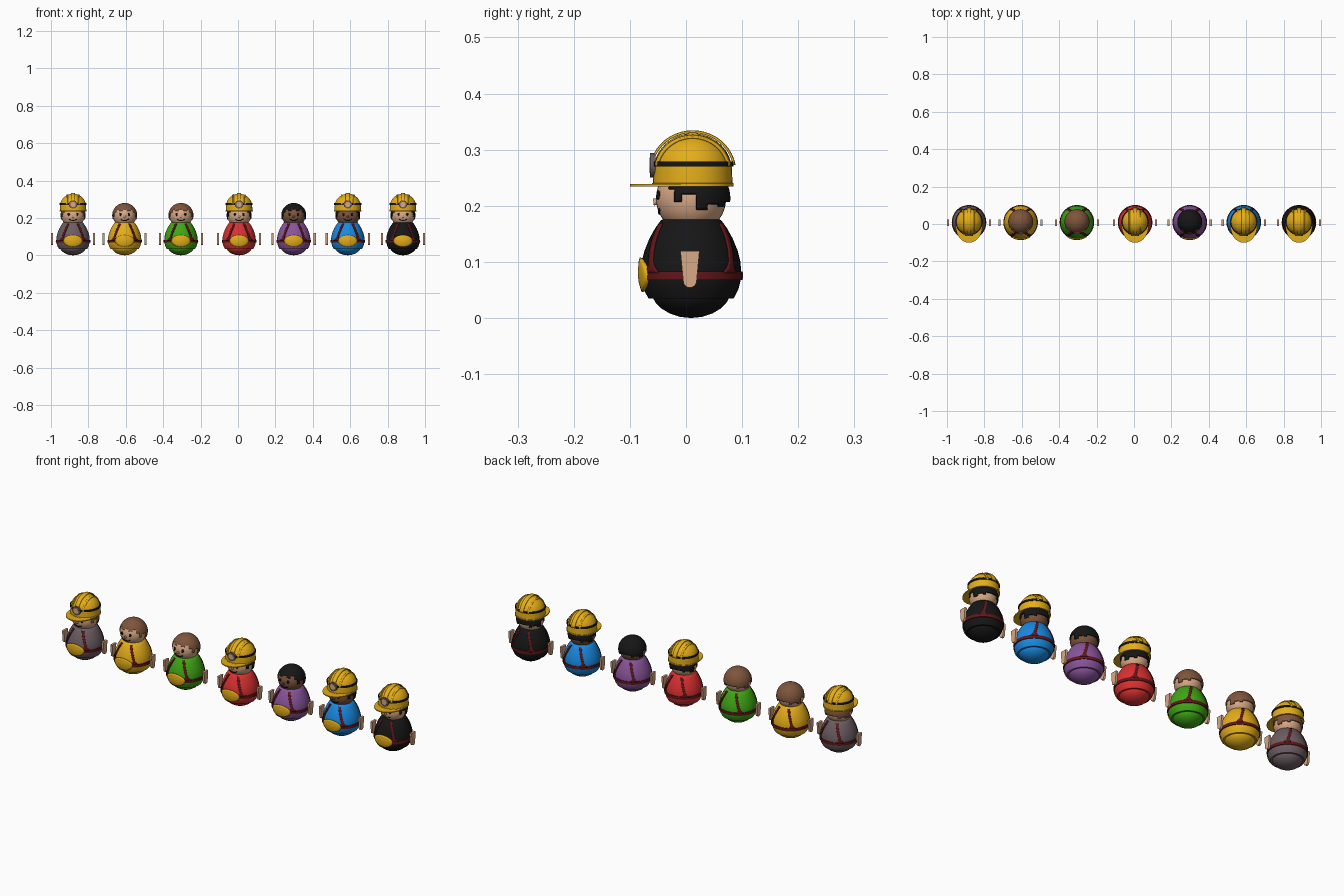
import bpy, bmesh, math
from mathutils import Vector

if "Cube" in bpy.data.objects:
    bpy.data.objects.remove(bpy.data.objects["Cube"])

COL = {
    "yellow": (0.78, 0.42, 0.01), "black": (0.008, 0.008, 0.008), "dark_red": (0.12, 0.008, 0.01),
    "light_skin": (0.70, 0.40, 0.24), "brown": (0.21, 0.09, 0.045), "warm_grey": (0.15, 0.11, 0.125),
    "green": (0.05, 0.38, 0.008), "red": (0.70, 0.03, 0.03), "purple": (0.25, 0.09, 0.33),
    "blue": (0.01, 0.25, 0.75)}
MAT = {}
for n, c in COL.items():
    MAT[n] = bpy.data.materials.new(n)
    MAT[n].diffuse_color = (*c, 1)

CY = 0.009            # y of every figure's axis
TAU = 2 * math.pi


def finish(name, bm, mat, loc, recalc=True, angle=40):
    bmesh.ops.remove_doubles(bm, verts=bm.verts, dist=1e-5)
    if recalc:
        bmesh.ops.recalc_face_normals(bm, faces=bm.faces)
    me = bpy.data.meshes.new(name)
    bm.to_mesh(me)
    bm.free()
    me.materials.append(MAT[mat])
    ob = bpy.data.objects.new(name, me)
    bpy.context.collection.objects.link(ob)
    ob.location = loc
    bpy.ops.object.select_all(action='DESELECT')
    bpy.context.view_layer.objects.active = ob
    ob.select_set(True)
    bpy.ops.object.shade_smooth_by_angle(angle=math.radians(angle))
    return ob


def grid(f, nu, nv, keep=None):
    """Quad sheet from f(u, v), u and v in 0..1."""
    bm = bmesh.new()
    vs = [[bm.verts.new(f(i / nu, j / nv)) for j in range(nv + 1)] for i in range(nu + 1)]
    for i in range(nu):
        for j in range(nv):
            if keep is None or keep((i + .5) / nu, (j + .5) / nv):
                bm.faces.new((vs[i][j], vs[i + 1][j], vs[i + 1][j + 1], vs[i][j + 1]))
    return bm


def lathe(name, prof, mat, loc, seg=36):
    def f(u, v):
        r, z = prof[round(v * (len(prof) - 1))]
        return (r * math.cos(TAU * u), r * math.sin(TAU * u), z)
    return finish(name, grid(f, seg, len(prof) - 1), mat, loc)


def plate(name, f, nu, nv, mat, loc, thick, mid=(0, 0, 0.1)):
    """Thin curved plate lying on a round surface."""
    bm = grid(f, nu, nv)
    bmesh.ops.remove_doubles(bm, verts=bm.verts, dist=1e-6)
    bm.normal_update()
    s = sum(fc.normal.dot(fc.calc_center_median() - Vector(mid)) for fc in bm.faces)
    if s < 0:
        bmesh.ops.reverse_faces(bm, faces=bm.faces)
    ob = finish(name, bm, mat, loc, recalc=False)
    m = ob.modifiers.new("thickness", 'SOLIDIFY')
    m.thickness, m.offset = thick, 0
    return ob


TORSO = [(0.06, 0.04), (0.066, 0.035), (0.076, 0.035), (0.084, 0.05), (0.088, 0.065), (0.0895, 0.08),
         (0.088, 0.1), (0.083, 0.12), (0.074, 0.142), (0.064, 0.16), (0.054, 0.174), (0.04, 0.18), (0, 0.18)]
BOWL = [(0, 0), (0.02, 0.002), (0.038, 0.008), (0.053, 0.017), (0.063, 0.027), (0.069, 0.038), (0.069, 0.045)]
HEAD_Z, HEAD_R = 0.213, 0.0625


def torso_r(z):
    for (r0, z0), (r1, z1) in zip(TORSO[2:], TORSO[3:]):
        if z0 <= z <= z1 and z1 > z0:
            return r0 + (r1 - r0) * (z - z0) / (z1 - z0)
    return 0.076


def head_r(z):
    return math.sqrt(max(HEAD_R ** 2 - (z - HEAD_Z) ** 2, 0))


def front(x, z, rad, lift):
    r = rad(z) + lift
    return (x, -math.sqrt(max(r * r - x * x, 0)), z)


def oval(cx, cz, rx, rz, rad, lift):
    return lambda u, v: front(cx + rx * u * math.cos(TAU * v), cz + rz * u * math.sin(TAU * v), rad, lift)


def hair_limit(a):
    """Stepped lower hair edge; a is the angle from the front in degrees."""
    for top, z in ((14, 0.245), (30, 0.238), (48, 0.246), (58, 0.228), (72, 0.205), (98, 0.222),
                   (114, 0.192), (140, 0.204), (152, 0.196), (181, 0.206)):
        if a <= top:
            return z


def dome(t, extra=0.0):
    return ((0.070 + extra) * math.cos(t), 0.262 + (0.067 + extra) * math.sin(t))


def figure(tag, x, shirt, skin, hair, helmet):
    loc = (x, CY, 0)
    nm = lambda part: f"{tag}_{part}"
    # body: lower bowl, upper shell, belt
    lathe(nm("lower_bowl"), BOWL, shirt, loc)
    lathe(nm("torso"), TORSO, shirt, loc)
    lathe(nm("belt"), [(0.086, 0.068), (0.092, 0.068), (0.0925, 0.0755), (0.092, 0.083), (0.086, 0.083),
                       (0.086, 0.068)], "dark_red", loc)
    # four straps, flared towards the belt
    for sx in (1, -1):
        for sy, side in ((-1, "front"), (1, "back")):
            def strap(u, v):
                z = 0.08 + 0.088 * v
                w = 0.006 + 0.013 * max(0, 1 - v * 4) ** 2
                a = math.radians(40 - 14 * v)
                r = torso_r(z) + 0.001
                a += (u - .5) * 2 * w / r
                return (sx * r * math.sin(a), sy * r * math.cos(a), z)
            plate(nm(f"{side}_strap"), strap, 4, 14, "dark_red", loc, 0.004)
    # belt badge
    plate(nm("badge"), oval(0, 0.077, 0.05, 0.030, torso_r, 0.002), 5, 24, "yellow", loc, 0.007)
    # hands: flat paddles with a rounded lower end
    for sx in (1, -1):
        out = [(-0.017, 0.119), (0.017, 0.119)]
        out += [(0.012 * math.cos(t), 0.066 - 0.012 * math.sin(t)) for t in
                [math.pi * k / 8 for k in range(9)]]
        bm = bmesh.new()
        face = bm.faces.new([bm.verts.new((sx * 0.107, y, z)) for y, z in out])
        ext = bmesh.ops.extrude_face_region(bm, geom=[face])
        bmesh.ops.translate(bm, vec=(sx * 0.011, 0, 0),
                            verts=[g for g in ext["geom"] if isinstance(g, bmesh.types.BMVert)])
        finish(nm("hand"), bm, "light_skin", (x, CY - 0.002, 0))
    # head
    lathe(nm("head"), [(HEAD_R * math.sin(math.pi * k / 20), HEAD_Z - HEAD_R * math.cos(math.pi * k / 20))
                       for k in range(21)], skin, loc)
    # face
    for sx in (1, -1):
        plate(nm("eye"), oval(sx * 0.023, 0.219, 0.0055, 0.008, head_r, 0.001), 2, 14, "black", loc, 0.002)
    plate(nm("nose"), oval(0, 0.207, 0.006, 0.006, head_r, 0.002), 2, 12, skin, loc, 0.006)

    def smile(u, v):
        mx = (v - .5) * 0.044
        return front(mx, 0.186 + 16 * mx * mx + (u - .5) * 0.004, head_r, 0.001)
    plate(nm("mouth"), smile, 1, 12, "black", loc, 0.002)
    # hair cap with blocky edge
    R = 0.067

    def cap(u, v):
        z = 0.188 + (HEAD_Z + R - 0.188) * math.sin(v * math.pi / 2)
        r = math.sqrt(max(R * R - (z - HEAD_Z) ** 2, 0))
        return (r * math.sin(TAU * u), -r * math.cos(TAU * u), z)

    def keep(u, v):
        return cap(u, v)[2] > hair_limit(abs((u * 360 + 180) % 360 - 180))
    bm = grid(cap, 60, 30, keep)
    bmesh.ops.delete(bm, geom=[v for v in bm.verts if not v.link_faces], context='VERTS')
    ob = finish(nm("hair"), bm, hair, (x, CY + 0.003, 0))
    m = ob.modifiers.new("thickness", 'SOLIDIFY')
    m.thickness, m.offset = 0.006, -1
    if not helmet:
        return
    # helmet shell, rim, band
    hl = (x, CY + 0.003, 0)
    lathe(nm("helmet"), [(0.066, 0.236), (0.071, 0.236)] + [dome(math.pi / 2 * k / 12) for k in range(13)],
          "yellow", hl)
    lathe(nm("helmet_rim"), [(0.066, 0.234), (0.073, 0.234), (0.073, 0.240), (0.069, 0.241), (0.066, 0.234)],
          "yellow", hl)
    lathe(nm("helmet_band"), [(0.066, 0.270), (0.0725, 0.270), (0.0725, 0.279), (0.066, 0.279), (0.066, 0.270)],
          "black", hl)
    # raised ridges running front to back
    for cx, w, e in ((0, 0.011, 0.0055), (0.032, 0.004, 0.003), (-0.032, 0.004, 0.003)):
        def ridge(u, v):
            t = math.radians(10 + 160 * v)
            xx = cx + (u - .5) * 2 * w
            k = math.sqrt(1 - (xx / 0.074) ** 2)
            yy, zz = (0.070 + e) * k * math.cos(t), (0.067 + e) * k * math.sin(t)
            return (xx, yy, 0.260 + zz)
        plate(nm("helmet_ridge"), ridge, 4, 20, "yellow", hl, 0.004, (0, 0, 0.26))
    # front brim
    bm = bmesh.new()
    ring = [bm.verts.new((0.073 * math.cos(math.pi * k / 24),
                          -0.112 * math.sin(math.pi * k / 24) ** 0.8, 0.234)) for k in range(25)]
    face = bm.faces.new(ring)
    ext = bmesh.ops.extrude_face_region(bm, geom=[face])
    bmesh.ops.translate(bm, vec=(0, 0, 0.005),
                        verts=[g for g in ext["geom"] if isinstance(g, bmesh.types.BMVert)])
    finish(nm("helmet_brim"), bm, "yellow", hl)
    # lamp and lens, turned to face the front
    for part, r, h, mat, y in (("lamp", 0.022, 0.010, "warm_grey", -0.062 + 0.008),
                               ("lamp_lens", 0.014, 0.010, "light_skin", -0.063 + 0.008)):
        ob = lathe(nm(part), [(0, 0), (r, 0), (r, h), (0, h)], mat, (x, y, 0.272), 24)
        ob.rotation_euler = (math.pi / 2, 0, 0)


for args in (("grey_figure", -0.882, "warm_grey", "light_skin", "brown", True),
             ("yellow_figure", -0.606, "yellow", "light_skin", "brown", False),
             ("green_figure", -0.305, "green", "light_skin", "brown", False),
             ("red_figure", 0.006, "red", "light_skin", "black", True),
             ("purple_figure", 0.298, "purple", "brown", "black", False),
             ("blue_figure", 0.587, "blue", "brown", "black", True),
             ("black_figure", 0.882, "black", "light_skin", "black", True)):
    figure(*args)

for m in bpy.data.materials:
    if m.users and not m.is_grease_pencil:
        m.use_nodes = True
        m.node_tree.nodes["Principled BSDF"].inputs["Base Color"].default_value = m.diffuse_color
